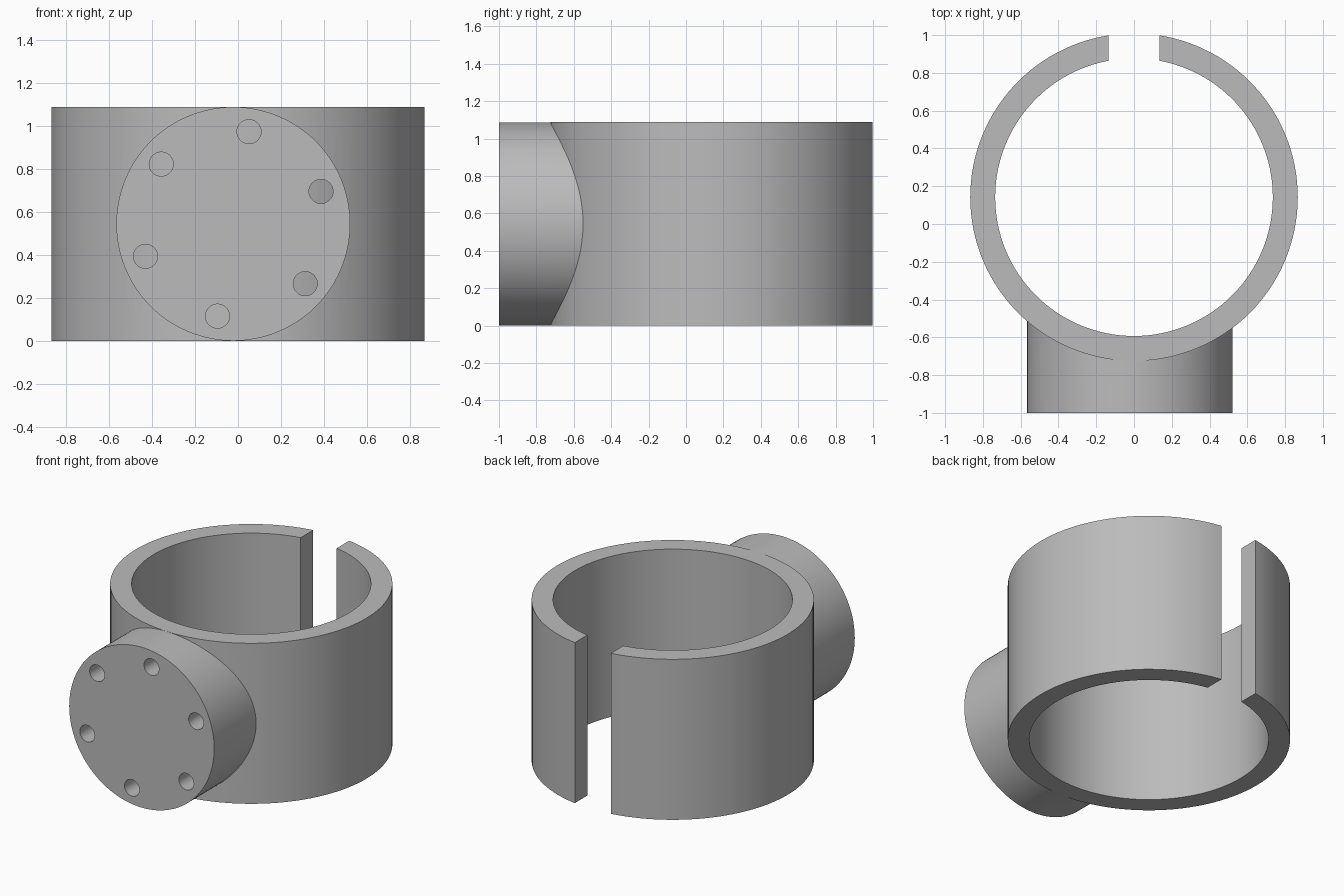
import bpy
from math import pi, cos, sin, radians
from mathutils import Vector

default = bpy.data.objects.get("Cube")
if default:
    bpy.data.objects.remove(default, do_unlink=True)

HEIGHT = 1.088
RING_Y = 0.142
OUTER, INNER = 0.867, 0.735
BOSS = Vector((-0.022, 0, HEIGHT / 2))
BOSS_R = 0.5435

metal = bpy.data.materials.new("plain grey")
metal.use_nodes = True
grey = (0.5, 0.5, 0.5, 1)
metal.diffuse_color = grey
metal.node_tree.nodes["Principled BSDF"].inputs["Base Color"].default_value = grey


def cylinder(name, radius, depth, location, along_y=False, sides=128):
    bpy.ops.mesh.primitive_cylinder_add(
        vertices=sides, radius=radius, depth=depth, location=location,
        rotation=(pi / 2 if along_y else 0, 0, 0))
    obj = bpy.context.object
    obj.name = name
    obj.data.materials.append(metal)
    return obj


def combine(target, other, operation):
    """Apply a boolean and discard the second solid."""
    mod = target.modifiers.new(operation.title(), "BOOLEAN")
    mod.operation, mod.object, mod.solver = operation, other, "EXACT"
    bpy.context.view_layer.objects.active = target
    bpy.ops.object.modifier_apply(modifier=mod.name)
    bpy.data.objects.remove(other, do_unlink=True)


# Split ring: outer wall, bore and rear slot
ring_centre = (0, RING_Y, HEIGHT / 2)
clamp = cylinder("split_ring_clamp", OUTER, HEIGHT, ring_centre)
combine(clamp, cylinder("bore", INNER, 2, ring_centre), "DIFFERENCE")
bpy.ops.mesh.primitive_cube_add(size=1, location=(0, 0.9, HEIGHT / 2))
slot = bpy.context.object
slot.scale = (0.27, 0.6, 2)
combine(clamp, slot, "DIFFERENCE")

# Round mounting boss on the front, with a circle of six holes
boss = cylinder("mounting_boss", BOSS_R, 0.8, BOSS + Vector((0, -0.6, 0)), True)
for i in range(6):
    a = radians(20.3 + 60 * i)
    spot = BOSS + Vector((0.435 * cos(a), -0.6, 0.435 * sin(a)))
    combine(boss, cylinder("hole", 0.056, 2, spot, True, 32), "DIFFERENCE")

# Trim the boss inside the ring wall, then join the two solids
combine(boss, cylinder("trim", 0.8, 2, ring_centre), "DIFFERENCE")
combine(clamp, boss, "UNION")

bpy.ops.object.select_all(action="DESELECT")
clamp.select_set(True)
bpy.context.view_layer.objects.active = clamp
bpy.ops.object.shade_smooth_by_angle(angle=radians(30))
